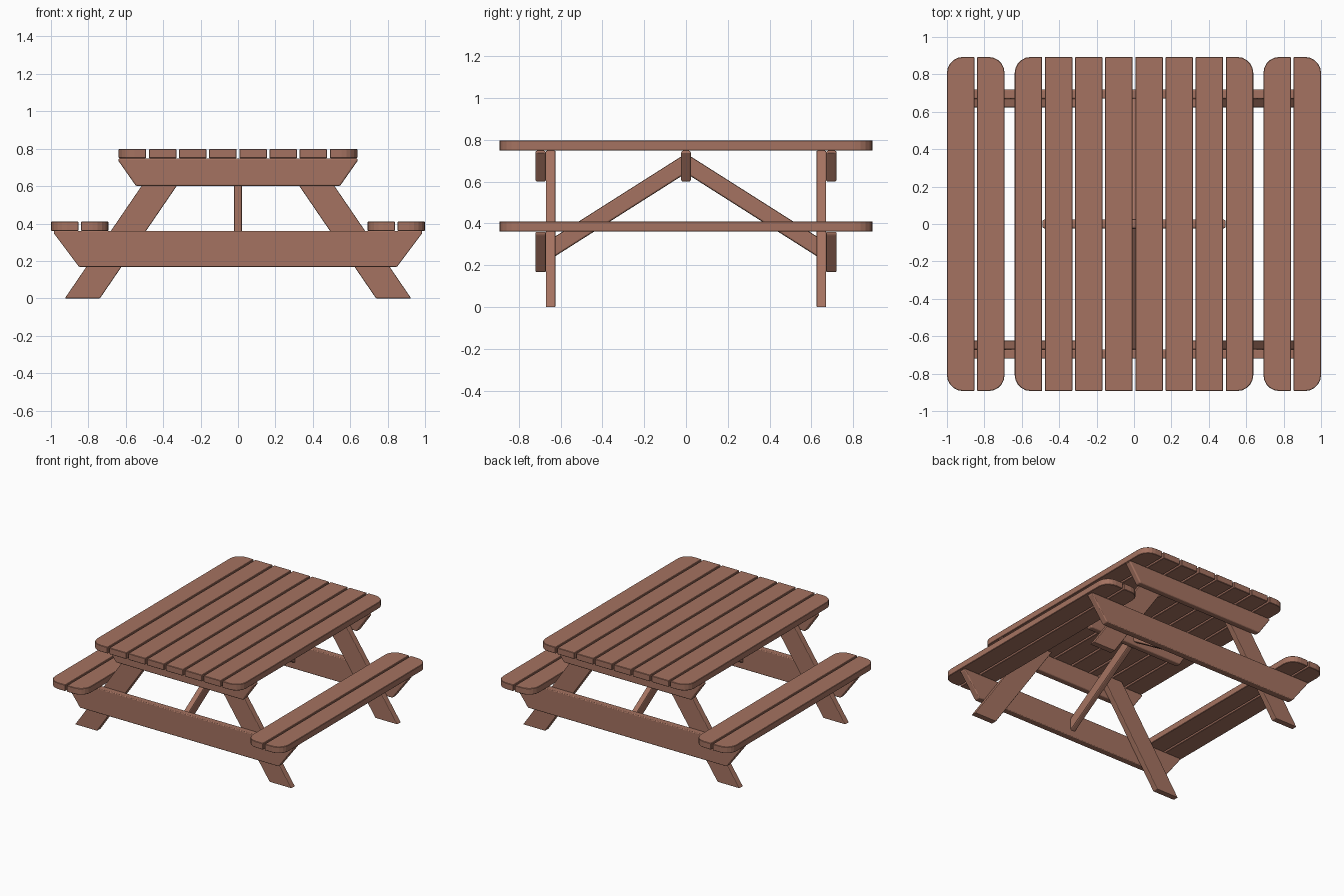
import bpy, bmesh, math

if "Cube" in bpy.data.objects:
    bpy.data.objects.remove(bpy.data.objects["Cube"])

wood = bpy.data.materials.new("warm brown wood")
wood.diffuse_color = (0.376, 0.171, 0.119, 1)
wood.use_nodes = True
wood.node_tree.nodes["Principled BSDF"].inputs["Base Color"].default_value = wood.diffuse_color


def prism(name, pts, lo, hi, axis, bevel=0.01, segs=2):
    """Extrude a 2D outline from lo to hi along an axis, then soften the edges."""
    place = {"x": lambda a, b, c: (c, a, b),
             "y": lambda a, b, c: (a, c, b),
             "z": lambda a, b, c: (a, b, c)}[axis]
    bm = bmesh.new()
    low = [bm.verts.new(place(a, b, lo)) for a, b in pts]
    high = [bm.verts.new(place(a, b, hi)) for a, b in pts]
    bm.faces.new(low)
    bm.faces.new(high)
    n = len(pts)
    for i in range(n):
        j = (i + 1) % n
        bm.faces.new((low[i], low[j], high[j], high[i]))
    bmesh.ops.recalc_face_normals(bm, faces=bm.faces)
    me = bpy.data.meshes.new(name)
    bm.to_mesh(me)
    bm.free()
    me.materials.append(wood)
    ob = bpy.data.objects.new(name, me)
    bpy.context.collection.objects.link(ob)
    mod = ob.modifiers.new("soft edges", "BEVEL")
    mod.width, mod.segments = bevel, segs
    mod.limit_method, mod.angle_limit = "ANGLE", math.radians(35)
    return ob


def plank(name, cx, z0, z1, rounded=0, w=0.147, half=0.893, r=0.085):
    """Board along y; rounded = +1 / -1 rounds the corners on that x side."""
    pts = [(-w / 2, half), (-w / 2, -half)]
    if rounded:
        for cy, start in ((-half + r, -90), (half - r, 0)):
            for k in range(6):
                a = math.radians(start + k * 18)
                pts.append((w / 2 - r + r * math.cos(a), cy + r * math.sin(a)))
    else:
        pts += [(w / 2, -half), (w / 2, half)]
    s = rounded or 1
    prism(name, [(cx + s * x, y) for x, y in pts], z0, z1, "z", 0.003, 1)


def beam(name, top, bottom, z0, z1, y0, y1):
    """Cross beam along x with slanted, briefly squared ends."""
    prism(name, [(-bottom, z0), (bottom, z0), (top, z1 - 0.012), (top, z1),
                 (-top, z1), (-top, z1 - 0.012)], y0, y1, "y", 0.012, 3)


# table top boards
for i in range(8):
    plank("table_board", (i - 3.5) * 0.1612, 0.749, 0.798,
          {0: -1, 7: 1}.get(i, 0))

# bench boards
for s in (-1, 1):
    plank("bench_board_outer", s * 0.9265, 0.361, 0.41, s)
    plank("bench_board_inner", s * 0.7655, 0.361, 0.41, -s)

for e in (-1, 1):
    y0, y1 = sorted((e * 0.67, e * 0.72))
    beam("table_cross_beam", 0.64, 0.545, 0.60, 0.748, y0, y1)
    beam("bench_cross_beam", 0.985, 0.85, 0.168, 0.36, y0, y1)
    # slanted legs
    y0, y1 = sorted((e * 0.624, e * 0.67))
    for s in (-1, 1):
        prism("leg", [(s * 0.738, 0), (s * 0.926, 0), (s * 0.415, 0.748),
                      (s * 0.227, 0.748)], y0, y1, "y", 0.005, 2)
    # diagonal brace from the middle beam to the bench beam
    prism("diagonal_brace", [(0, 0.735), (0, 0.64), (e * 0.67, 0.215),
                             (e * 0.67, 0.31)], -0.022, 0.022, "x", 0.008, 2)

# middle beam under the top
beam("middle_beam", 0.49, 0.405, 0.60, 0.748, -0.023, 0.023)
